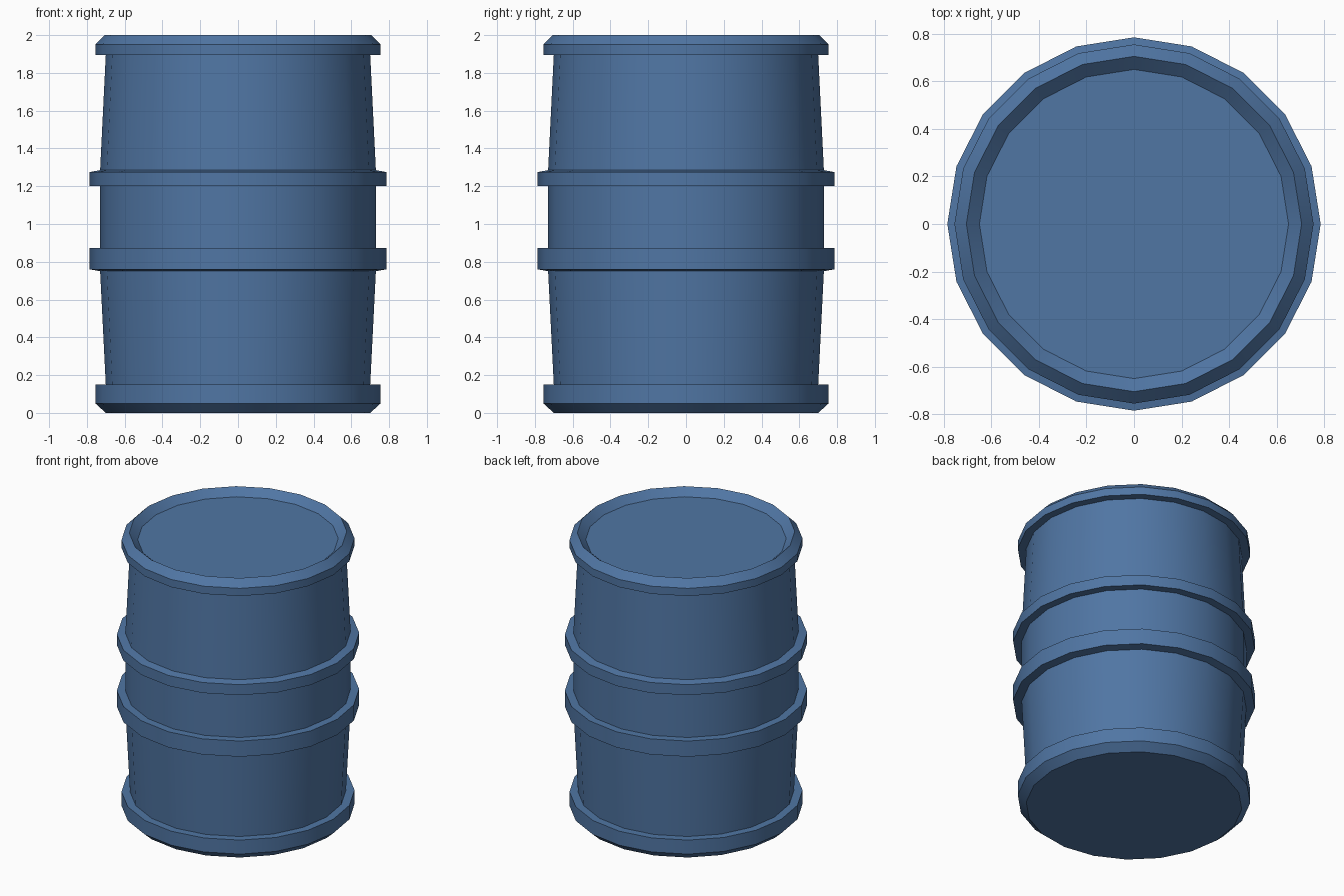
import bpy, bmesh
from math import cos, sin, pi, radians

if "Cube" in bpy.data.objects:
    bpy.data.objects.remove(bpy.data.objects["Cube"])

SIDES = 20

# Drum profile (radius, height), from the base up and over the top lip to the lid
PROFILE = [
    (0.70, 0.00), (0.755, 0.05), (0.755, 0.15), (0.70, 0.15),    # bottom rim
    (0.73, 0.75), (0.785, 0.76), (0.785, 0.872), (0.73, 0.872),  # lower hoop
    (0.73, 1.20), (0.785, 1.20), (0.785, 1.275), (0.73, 1.285),  # upper hoop
    (0.70, 1.895), (0.755, 1.895), (0.755, 1.95), (0.705, 2.00),  # top rim
    (0.65, 1.95),                                                # lid edge
]


def lathe(name, profile, sides):
    """Revolve a profile around z and cap both ends."""
    bm = bmesh.new()
    rings = [[bm.verts.new((r * cos(2 * pi * i / sides), r * sin(2 * pi * i / sides), z))
              for i in range(sides)] for r, z in profile]
    for a, b in zip(rings, rings[1:]):
        for i in range(sides):
            j = (i + 1) % sides
            bm.faces.new((a[i], a[j], b[j], b[i]))
    bm.faces.new(rings[0][::-1])
    bm.faces.new(rings[-1])
    mesh = bpy.data.meshes.new(name)
    bm.to_mesh(mesh)
    bm.free()
    obj = bpy.data.objects.new(name, mesh)
    bpy.context.collection.objects.link(obj)
    return obj


drum = lathe("drum", PROFILE, SIDES)

# Blue paint
paint = bpy.data.materials.new("blue_paint")
paint.diffuse_color = (0.08, 0.18, 0.37, 1)
paint.use_nodes = True
paint.node_tree.nodes["Principled BSDF"].inputs["Base Color"].default_value = paint.diffuse_color
drum.data.materials.append(paint)

# Round walls, crisp rim edges
bpy.context.view_layer.objects.active = drum
drum.select_set(True)
bpy.ops.object.shade_smooth_by_angle(angle=radians(30))
